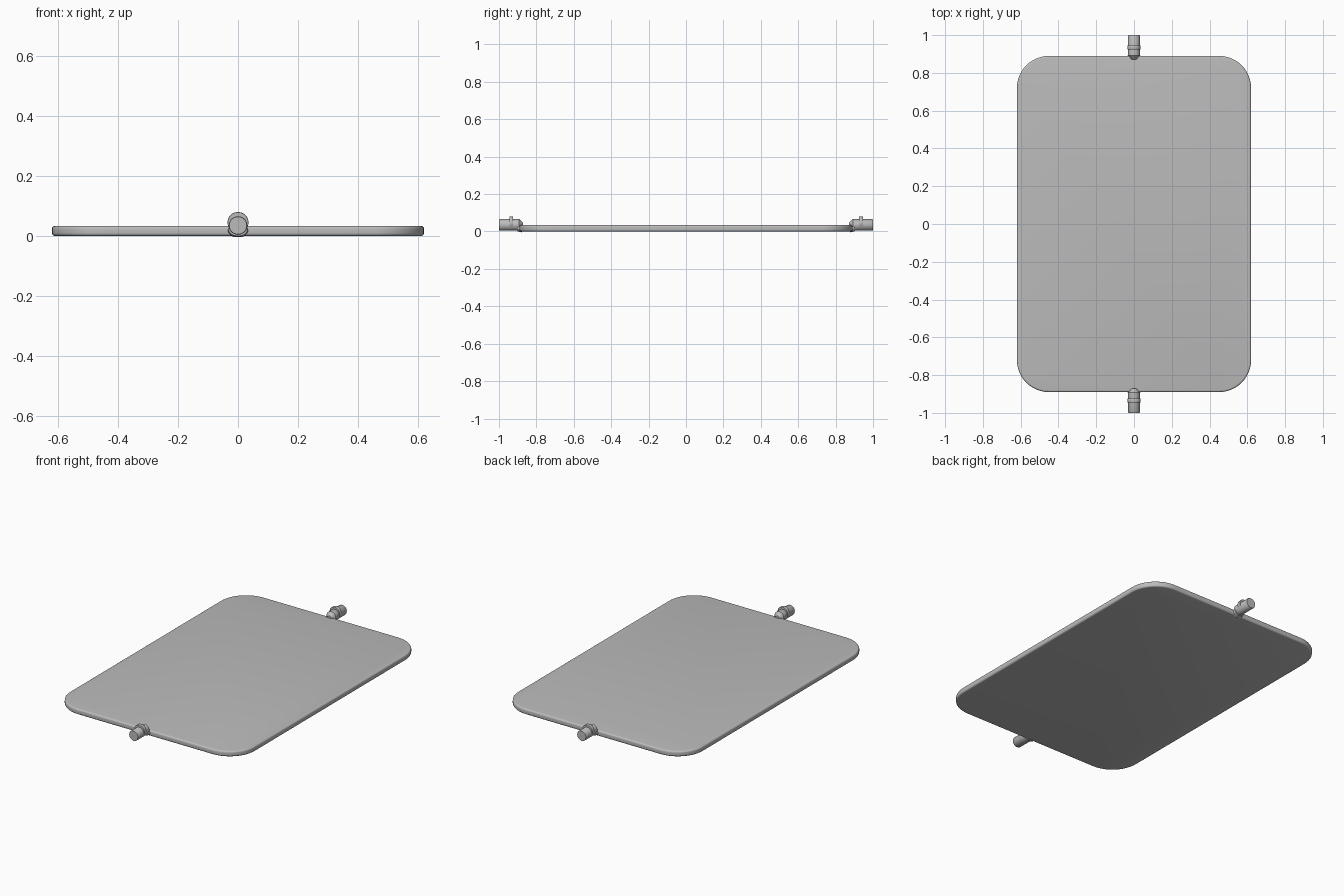
import bpy, bmesh, math
from mathutils import Matrix, Vector

cube = bpy.data.objects.get("Cube")
if cube:
    bpy.data.objects.remove(cube, do_unlink=True)

GREY = (0.5, 0.5, 0.5, 1)
grey = bpy.data.materials.new("plain grey")
grey.use_nodes = True
grey.diffuse_color = GREY
grey.node_tree.nodes["Principled BSDF"].inputs["Base Color"].default_value = GREY


def finish(name, bm):
    """Turn a bmesh into a smooth shaded object with sharp edges kept."""
    bmesh.ops.recalc_face_normals(bm, faces=bm.faces)
    mesh = bpy.data.meshes.new(name)
    bm.to_mesh(mesh)
    bm.free()
    mesh.materials.append(grey)
    obj = bpy.data.objects.new(name, mesh)
    bpy.context.collection.objects.link(obj)
    bpy.ops.object.select_all(action="DESELECT")
    obj.select_set(True)
    bpy.context.view_layer.objects.active = obj
    bpy.ops.object.shade_smooth_by_angle(angle=math.radians(35))
    return obj


def lathe(name, profile, side, z, squash=1.0, segments=32):
    """Revolve (distance, radius) points about the y axis at height z."""
    bm = bmesh.new()
    rings = []
    for dist, radius in profile:
        ring = []
        for i in range(segments):
            a = 2 * math.pi * i / segments
            ring.append(bm.verts.new((radius * math.cos(a), side * dist,
                                      z + squash * radius * math.sin(a))))
        rings.append(ring)
    for a, b in zip(rings, rings[1:]):
        for i in range(segments):
            j = (i + 1) % segments
            bm.faces.new((a[i], a[j], b[j], b[i]))
    bm.faces.new(rings[0])
    bm.faces.new(rings[-1])
    return finish(name, bm)


# Flat panel with large rounded corners and softened rims
HALF_X, HALF_Y, THICK, CORNER = 0.62, 0.89, 0.034, 0.17
bm = bmesh.new()
bmesh.ops.create_cube(bm, size=1, matrix=Matrix.Translation((0, 0, THICK / 2))
                      @ Matrix.Diagonal((2 * HALF_X, 2 * HALF_Y, THICK, 1)))
uprights = [e for e in bm.edges
            if abs(e.verts[0].co.z - e.verts[1].co.z) > THICK / 2]
bmesh.ops.bevel(bm, geom=uprights, offset=CORNER, segments=12, profile=0.5,
                affect="EDGES")
rims = [e for e in bm.edges
        if abs(e.verts[0].co.z - e.verts[1].co.z) < 0.001
        and any(abs(f.normal.z) < 0.5 for f in e.link_faces)]
bmesh.ops.bevel(bm, geom=rims, offset=0.01, segments=4, profile=0.5,
                affect="EDGES")
finish("panel", bm)

# Pivot pin, raised collar and root fillet at each end
for side, label in ((-1, "front"), (1, "back")):
    lathe(label + "_pin", [(0.872, 0.012), (0.892, 0.031), (0.997, 0.031),
                           (1.0, 0.029)], side, 0.035)
    lathe(label + "_collar", [(0.925, 0.034), (0.927, 0.035), (0.943, 0.035),
                              (0.945, 0.034)], side, 0.045)
    lathe(label + "_pin_root", [(0.878, 0.037), (0.888, 0.034),
                                (0.902, 0.030)], side, 0.018, squash=0.6)
